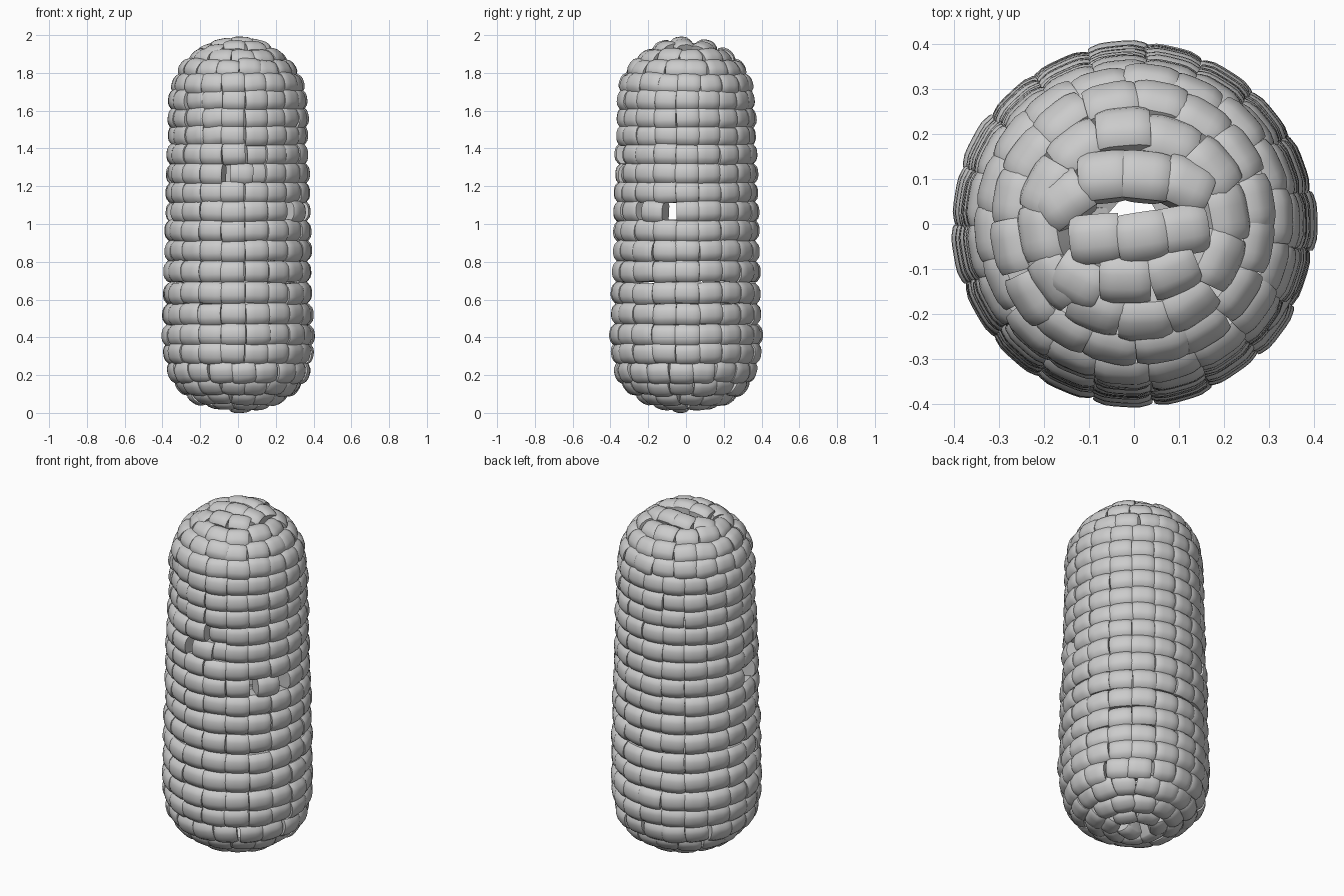
import bpy, bmesh, math, random
from mathutils import Vector

if "Cube" in bpy.data.objects:
    bpy.data.objects.remove(bpy.data.objects["Cube"])

random.seed(4)
STEPS = [-1, -0.9, -0.6, -0.3, 0, 0.3, 0.6, 0.9, 1]


def add_kernel(bm, pos, normal, w, h, roll=0.0, depth=0.13):
    """One pillow-faced kernel: domed outer grid, walls tapering inwards, closed root."""
    n = normal.normalized()
    side = Vector((-pos.y, pos.x, 0)).normalized()
    side = (side - n * side.dot(n)).normalized()
    up = n.cross(side)
    c, s = math.cos(roll), math.sin(roll)
    side, up = side * c + up * s, up * c - side * s

    def vert(x, y, z):
        return bm.verts.new(pos + side * x + up * y + n * z)

    g = []
    for v in STEPS:
        row = []
        for u in STEPS:
            z = -0.012 * abs(u) ** 4 - 0.027 * abs(v) ** 3
            row.append(vert(u * w / 2 * (1 - 0.05 * v ** 4),
                            v * h / 2 * (1 - 0.05 * u ** 4), z))
        g.append(row)
    m = len(STEPS) - 1
    for j in range(m):
        for i in range(m):
            bm.faces.new((g[j][i], g[j][i + 1], g[j + 1][i + 1], g[j + 1][i]))
    ring = g[0][:] + [g[j][m] for j in range(1, m + 1)] \
        + g[m][m - 1::-1] + [g[j][0] for j in range(m - 1, 0, -1)]
    root = []
    for v in ring:
        d = v.co - pos
        root.append(vert(d.dot(side) * 0.64, d.dot(up) * 0.88, -depth))
    k = len(ring)
    for i in range(k):
        bm.faces.new((ring[i], root[i], root[(i + 1) % k], ring[(i + 1) % k]))
    bm.faces.new(root[::-1])


def finish(bm, name):
    bmesh.ops.recalc_face_normals(bm, faces=bm.faces)
    me = bpy.data.meshes.new(name)
    bm.to_mesh(me)
    bm.free()
    ob = bpy.data.objects.new(name, me)
    bpy.context.collection.objects.link(ob)
    bpy.ops.object.select_all(action='DESELECT')
    ob.select_set(True)
    bpy.context.view_layer.objects.active = ob
    bpy.ops.object.shade_smooth_by_angle(angle=math.radians(40))


def radial(a, r, z):
    """Angle a is measured from the front (-y) towards +x."""
    return Vector((r * math.sin(a), -r * math.cos(a), z))


# Straight rows of the cob: 19 columns, slightly slimmer towards the top
bm = bmesh.new()
rows = [0.31, 0.415, 0.525, 0.635, 0.75, 0.86, 0.965, 1.07, 1.17,
        1.27, 1.37, 1.47, 1.57, 1.665]
missing = {(3, 7), (14, 7)}
shift = {(2, 7): 0.13, (18, 9): 0.12, (4, 7): 0.02}
for j, z in enumerate(rows):
    r = 0.404 - 0.028 * (z - 0.38) if z > 0.35 else 0.398
    for k in range(19):
        if (k, j) in missing:
            continue
        a = 0.27 + 0.33 * k + random.uniform(-0.012, 0.012) + shift.get((k, j), 0)
        rr = r + random.uniform(-0.006, 0.004)
        roll = random.uniform(-0.05, 0.05)
        if k == 0 and j in (9, 10):           # sunken kernels beside the front seam
            rr -= 0.03
            a += 0.05
        if k in (16, 17) and j > 10:          # disturbed patch, front left
            rr -= 0.015
            roll += 0.12
        tilt = 0.04 if 0 < j < 12 else (-0.15 if j == 0 else 0.15)
        add_kernel(bm, radial(a, rr, z + random.uniform(-0.004, 0.004)),
                   radial(a, 1, tilt), 0.33 * r * 0.985, 0.114, roll)
finish(bm, "side_kernels")


def cap_rings(bm, rings):
    for z, r, n, tilt, ph, h in rings:
        for k in range(n):
            a = ph + 2 * math.pi * k / n + random.uniform(-0.03, 0.03)
            p = radial(a, r + random.uniform(-0.007, 0.005), z + random.uniform(-0.007, 0.007))
            nrm = radial(a, math.cos(tilt), math.sin(tilt))
            add_kernel(bm, p, nrm, min(0.125, 2 * math.pi * r / n), h,
                       random.uniform(-0.12, 0.12), 0.12)


# Rounded top: rings followed by the loosely packed kernels at the tip
bm = bmesh.new()
cap_rings(bm, [(1.755, 0.348, 18, 0.32, 0.25, 0.11),
               (1.843, 0.304, 16, 0.6, 0.2, 0.108),
               (1.912, 0.232, 12, 0.88, 0.1, 0.11)])
for x, y, roll in [(-0.09, -0.035, 0.1), (0.02, -0.03, 0.15), (0.115, -0.015, 0.15),
                   (-0.07, 0.115, 0.1), (0.025, 0.115, -0.1), (0.125, 0.095, -0.4),
                   (-0.165, 0.06, 0.6), (-0.02, -0.13, 0), (0.09, -0.11, 0.4),
                   (-0.13, -0.135, -0.5)]:
    p = Vector((x, y, 0))
    p.z = 1.993 - 1.4 * p.length ** 2
    # rolled so that the kernel lines up with the x axis
    t = math.atan2(x, -y)
    add_kernel(bm, p, Vector((2.2 * x, 2.2 * y, 1)), 0.114, 0.11, roll - t, 0.09)
finish(bm, "top_kernels")

# Rounded base
bm = bmesh.new()
cap_rings(bm, [(0.205, 0.376, 18, -0.3, 0.1, 0.115),
               (0.12, 0.322, 16, -0.65, 0.3, 0.115),
               (0.058, 0.235, 12, -0.95, 0.1, 0.112),
               (0.024, 0.14, 7, -1.2, 0.3, 0.102)])
add_kernel(bm, Vector((0.015, -0.03, 0.0)), Vector((0.05, -0.05, -1)), 0.11, 0.1, 0.3, 0.09)
finish(bm, "base_kernels")
